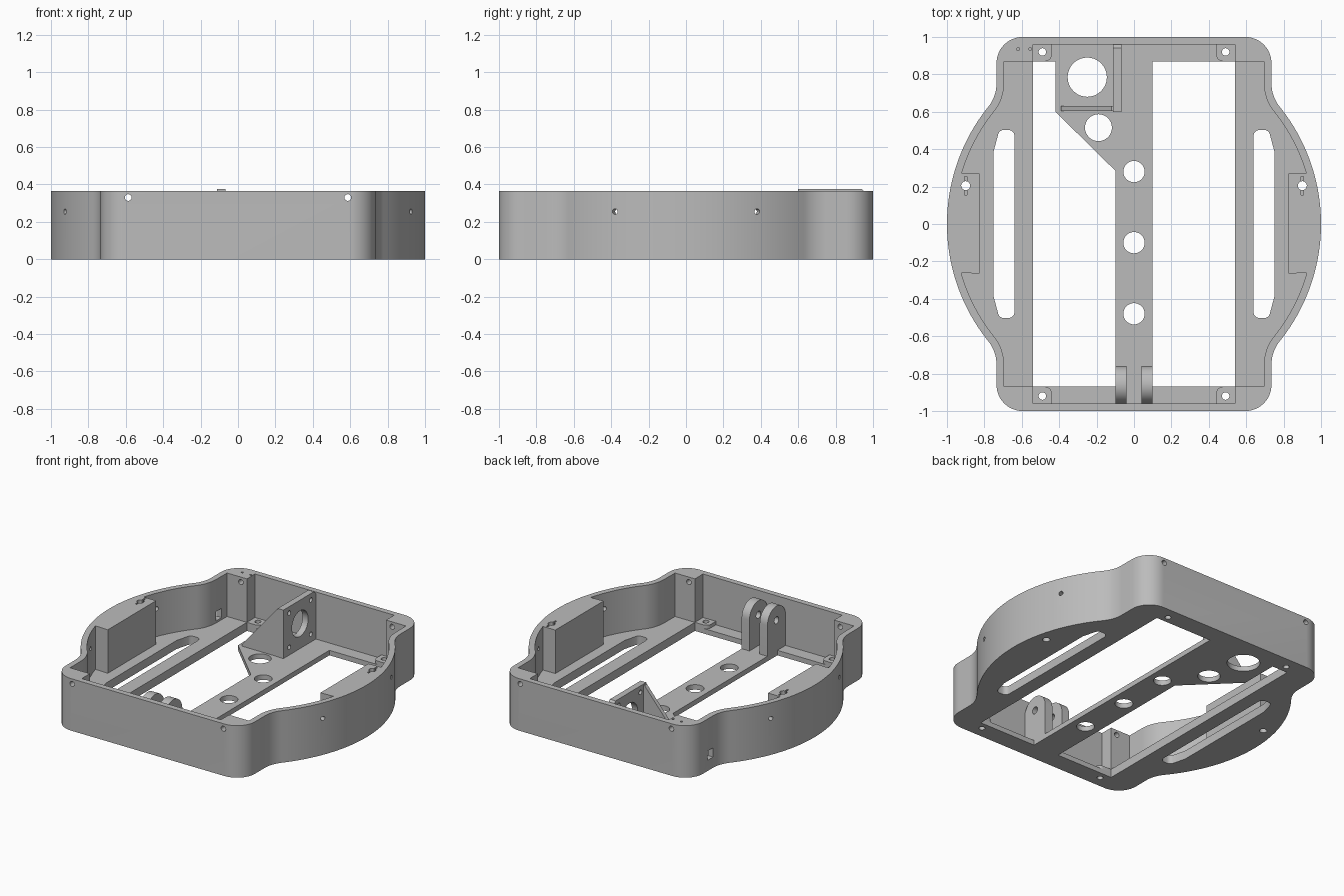
import bpy, bmesh, math
from mathutils import Vector

if "Cube" in bpy.data.objects:
    bpy.data.objects.remove(bpy.data.objects["Cube"], do_unlink=True)

grey = bpy.data.materials.new("plain grey")
grey.use_nodes = True
grey.diffuse_color = (0.5, 0.5, 0.5, 1)
grey.node_tree.nodes["Principled BSDF"].inputs["Base Color"].default_value = (0.5, 0.5, 0.5, 1)

H = 0.365        # rim height
WALL = 0.04
SIDE_FLOOR = 0.06
MID_FLOOR = 0.035


def prism(name, pts, lo, hi, axis="z"):
    """Extrude a closed outline along an axis; outline is xy, yz (x) or xz (y)."""
    place = {"z": lambda a, b, c: (a, b, c),
             "x": lambda a, b, c: (c, a, b),
             "y": lambda a, b, c: (a, c, b)}[axis]
    bm = bmesh.new()
    face = bm.faces.new([bm.verts.new(place(a, b, lo)) for a, b in pts])
    ext = bmesh.ops.extrude_face_region(bm, geom=[face])
    top = [v for v in ext["geom"] if isinstance(v, bmesh.types.BMVert)]
    bmesh.ops.translate(bm, verts=top, vec=place(0, 0, hi - lo))
    bmesh.ops.recalc_face_normals(bm, faces=bm.faces)
    me = bpy.data.meshes.new(name)
    bm.to_mesh(me)
    bm.free()
    ob = bpy.data.objects.new(name, me)
    bpy.context.collection.objects.link(ob)
    me.materials.append(grey)
    return ob


def rect(x0, x1, y0, y1):
    return [(x0, y0), (x1, y0), (x1, y1), (x0, y1)]


def arc(cx, cy, r, a0, a1, n):
    return [(cx + r * math.cos(math.radians(a0 + (a1 - a0) * i / n)),
             cy + r * math.sin(math.radians(a0 + (a1 - a0) * i / n))) for i in range(n + 1)]


def circle(cx, cy, r, n=32):
    return arc(cx, cy, r, 0, 360, n)[:-1]


def mirror4(quarter):
    """Close a +x +y quarter outline into all four quadrants."""
    q2 = [(-x, y) for x, y in reversed(quarter)]
    q3 = [(-x, -y) for x, y in quarter]
    q4 = [(x, -y) for x, y in reversed(quarter)]
    out = []
    for p in quarter + q2 + q3 + q4:
        if not out or (Vector(p) - Vector(out[-1])).length > 1e-4:
            out.append(p)
    if (Vector(out[0]) - Vector(out[-1])).length < 1e-4:
        out.pop()
    return out


def bulge(offset):
    """Round side flowing through a hollow fillet into the straight flank."""
    fx = 0.935
    fy = math.sqrt(1.2 ** 2 - fx ** 2)
    ang = math.degrees(math.atan2(fy, fx))
    return (arc(0, 0, 1 - offset, 0, ang, 20)
            + arc(fx, fy, 0.2 + offset, 180 + ang, 180, 10)[1:])


def rod(name, centre, direction, r, length):
    ob = prism(name, circle(0, 0, r, 20), -length / 2, length / 2)
    ob.rotation_euler = Vector(direction).to_track_quat("Z", "Y").to_euler()
    ob.location = centre
    return ob


def cut(target, cutters):
    for c in cutters:
        mod = target.modifiers.new("cut", "BOOLEAN")
        mod.operation, mod.solver, mod.object = "DIFFERENCE", "EXACT", c
        c.hide_render = True
    bpy.context.view_layer.update()
    bpy.context.view_layer.objects.active = target
    for mod in list(target.modifiers):
        bpy.ops.object.modifier_apply(modifier=mod.name)
    for c in cutters:
        bpy.data.objects.remove(c, do_unlink=True)


# Frame: outer block, hollowed into side bays and a deeper middle bay
frame = prism("frame", mirror4(bulge(0) + arc(0.595, 0.86, 0.14, 0, 90, 12)), 0, H)
tools = [
    prism("side_bays", mirror4(bulge(WALL) + [(0.694, 0.87)]), SIDE_FLOOR, 0.5),
    prism("middle_bay", rect(-0.54, 0.54, -0.96, 0.96), MID_FLOOR, 0.5),
    prism("right_window", rect(0.1, 0.54, -0.87, 0.87), -0.1, 0.2),
    prism("left_window", [(-0.54, -0.87), (-0.1, -0.87), (-0.1, 0.285),
                          (-0.42, 0.6), (-0.42, 0.87), (-0.54, 0.87)], -0.1, 0.2),
]

# Lightening holes in the spine and motor floor
for x, y, r in [(0, 0.28, 0.057), (0, -0.1, 0.057), (0, -0.48, 0.057),
                (-0.19, 0.515, 0.072), (-0.25, 0.785, 0.105)]:
    tools.append(prism("hole", circle(x, y, r), -0.1, 0.2))

for s in (-1, 1):
    # Long side slots with a slanted outer edge
    half = ([(0.75, 0.39)] + arc(0.695, 0.47, 0.033, 25, 90, 5)
            + arc(0.672, 0.47, 0.033, 90, 180, 6))
    slot = half + [(x, -y) for x, y in reversed(half)]
    tools.append(prism("slot", [(s * x, y) for x, y in slot], -0.1, 0.2))
    # Corner screw holes through front and back, and radial holes in the bulge
    tools.append(rod("screw_hole", (s * 0.587, 0, 0.33), (0, 1, 0), 0.018, 3))
    for t in (-1, 1):
        tools.append(rod("radial_hole", (s * 0.925, t * 0.38, 0.255), (s * 0.925, t * 0.38, 0), 0.015, 0.2))

# Cable opening and two pin holes by the back corner
tools.append(prism("cable_opening", rect(0.75, 0.81, 0.075, 0.14), -0.8, -0.62, "x"))
for x in (-0.62, -0.555):
    tools.append(prism("pin_hole", circle(x, 0.935, 0.008, 10), 0.28, 0.5))


def floor_holes():
    return [prism("floor_hole", circle(s * 0.49, t * 0.92, 0.02, 20), -0.1, 0.2)
            for s in (-1, 1) for t in (-1, 1)]


def block_hole(s):
    return prism("block_hole", circle(s * 0.9, 0.205, 0.024, 20), -0.1, 0.5)


cut(frame, tools + floor_holes() + [block_hole(-1), block_hole(1)])
parts = [frame]

for s, side in ((-1, "right"), (1, "left")):
    # Solid block standing against each bulge, with its notched top hole
    edge = arc(0, 0, 0.975, -15.5, 16.1, 12)
    block = prism(side + "_block", [(s * x, y) for x, y in
                                    [(0.825, 0.27), (0.825, -0.265)] + edge], SIDE_FLOOR - 0.01, H)
    cut(block, [block_hole(s),
                prism("notch", rect(s * 0.9 - 0.006, s * 0.9 + 0.006, 0.155, 0.255), 0.32, 0.5)])
    parts.append(block)
    # Rounded screw pads in the corners of the middle bay
    for t, end in ((-1, "front"), (1, "back")):
        pts = [(0.55, 0.97), (0.55, 0.87)] + arc(0.475, 0.905, 0.035, 270, 180, 6) + [(0.44, 0.97)]
        pad = prism(end + "_" + side + "_pad", [(s * x, t * y) for x, y in pts], 0.01, SIDE_FLOOR)
        cut(pad, [prism("pad_hole", circle(s * 0.49, t * 0.92, 0.02, 20), -0.1, 0.2)])
        parts.append(pad)

# Motor plate with a large bore and four screw holes
plate = prism("motor_plate", [(0.6, 0.01), (0.965, 0.01), (0.965, 0.35), (0.94, 0.375), (0.6, 0.375)],
              -0.112, -0.068, "x")
bores = [prism("bore", circle(0.785, 0.21, 0.09), -0.2, 0, "x")]
for dy in (-0.12, 0.12):
    for dz in (-0.12, 0.12):
        bores.append(prism("bore", circle(0.785 + dy, 0.21 + dz, 0.016, 16), -0.2, 0, "x"))
cut(plate, bores)
gusset = prism("motor_gusset", [(-0.39, 0.01), (-0.1, 0.01), (-0.1, 0.365), (-0.12, 0.365), (-0.39, 0.05)],
               0.603, 0.63, "y")
parts += [plate, gusset]

# Hinge ears at the front end of the spine
for name, x0, x1 in (("right_ear", -0.1, -0.04), ("left_ear", 0.04, 0.1)):
    ear = prism(name, [(-0.96, 0.01), (-0.76, 0.01)] + arc(-0.86, 0.25, 0.1, 0, 180, 20), x0, x1, "x")
    cut(ear, [prism("pin_bore", circle(-0.86, 0.25, 0.025, 20), -0.3, 0.3, "x")])
    parts.append(ear)

# Smooth curved walls, crisp edges
bpy.ops.object.select_all(action="DESELECT")
for p in parts:
    p.select_set(True)
bpy.context.view_layer.objects.active = frame
bpy.ops.object.shade_smooth_by_angle(angle=math.radians(30))
